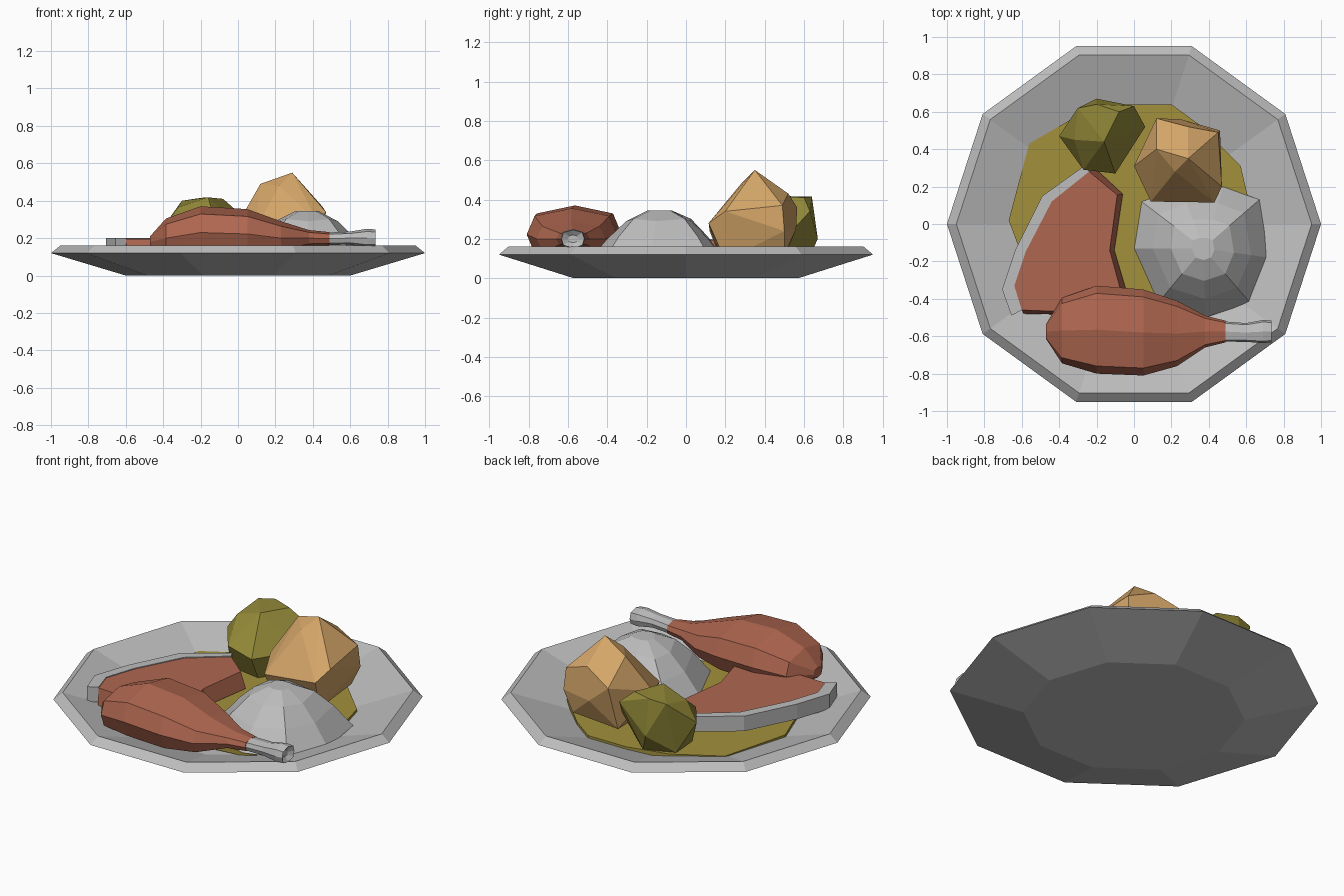
import bpy, bmesh, math


def mat(name, rgb):
    m = bpy.data.materials.new(name)
    m.diffuse_color = (*rgb, 1)
    return m


GREY = mat("pale_grey", (0.51, 0.51, 0.51))
MEAT = mat("roast_brown", (0.43, 0.135, 0.08))
GRAVY = mat("gravy_olive", (0.36, 0.28, 0.045))
SPROUT = mat("sprout_green", (0.29, 0.25, 0.04))
POTATO = mat("potato_tan", (0.66, 0.38, 0.14))


def finish(name, bm, material):
    bmesh.ops.recalc_face_normals(bm, faces=bm.faces)
    me = bpy.data.meshes.new(name)
    bm.to_mesh(me)
    bm.free()
    me.materials.append(material)
    ob = bpy.data.objects.new(name, me)
    bpy.context.collection.objects.link(ob)
    return ob


def loft(name, rings, material):
    """Skin rings of equal length and cap both ends."""
    bm = bmesh.new()
    vs = [[bm.verts.new(p) for p in r] for r in rings]
    n = len(vs[0])
    for a, b in zip(vs, vs[1:]):
        for i in range(n):
            j = (i + 1) % n
            bm.faces.new((a[i], a[j], b[j], b[i]))
    bm.faces.new(vs[0][::-1])
    bm.faces.new(vs[-1])
    return finish(name, bm, material)


def hull(name, pts, material):
    """Faceted lump: convex hull of a few points."""
    bm = bmesh.new()
    for p in pts:
        bm.verts.new(p)
    res = bmesh.ops.convex_hull(bm, input=bm.verts)
    junk = {v for v in res["geom_interior"] if isinstance(v, bmesh.types.BMVert)}
    bmesh.ops.delete(bm, geom=list(junk), context='VERTS')
    bmesh.ops.dissolve_limit(bm, angle_limit=math.radians(6), verts=bm.verts, edges=bm.edges)
    return finish(name, bm, material)


def flat(pts, z):
    return [(x, y, z) for x, y in pts]


def circle(n, r, z):
    return [(r * math.cos(i * math.tau / n), r * math.sin(i * math.tau / n), z) for i in range(n)]


def limb(name, sections, material):
    """Eight-sided tube along x from (x, y, z, half width, half height)."""
    rings = []
    for x, cy, cz, ry, rz in sections:
        ring = []
        for i in range(8):
            c, s = math.cos(i * math.tau / 8), math.sin(i * math.tau / 8)
            ring.append((x, cy + ry * math.copysign(abs(c) ** 0.55, c) * (abs(c) > 1e-6), cz + rz * s))
        rings.append(ring)
    return loft(name, rings, material)


# Ten-sided plate
loft("plate", [circle(10, r, z) for r, z in ((0.6, 0), (1, 0.12), (0.95, 0.16), (0.6, 0.05))], GREY)

# Gravy pool
pool = [(0.2, 0.64), (-0.05, 0.64), (-0.3, 0.58), (-0.56, 0.43), (-0.67, 0.02), (-0.55, -0.3),
        (-0.3, -0.5), (0.1, -0.52), (0.42, -0.48), (0.58, -0.2), (0.61, 0.14), (0.57, 0.31), (0.35, 0.53)]
loft("gravy", [flat(pool, 0.06), flat(pool, 0.087)], GRAVY)

# Meat slice with a fat strip on its outer edge
inner = [(-0.24, 0.28), (-0.44, 0.12), (-0.58, -0.15), (-0.64, -0.33), (-0.60, -0.46)]
outer = [(-0.26, 0.315), (-0.49, 0.15), (-0.635, -0.14), (-0.705, -0.35), (-0.655, -0.49)]
right_top = [(-0.08, -0.48), (-0.07, -0.36), (-0.13, -0.14), (-0.09, 0.155)]
right_low = [(-0.05, -0.49), (-0.04, -0.36), (-0.105, -0.14), (-0.06, 0.16)]
low = [(-0.21, 0.30)] + inner[1:4] + [(-0.59, -0.48)]
loft("meat_slice", [flat(low + right_low, 0.10), flat(inner + right_top, 0.195)], MEAT)
strip = outer + inner[::-1]
loft("fat_strip", [flat(strip, 0.11), flat(strip, 0.2)], GREY)

# Drumstick and its bone
limb("drumstick", [(-0.47, -0.575, 0.18, 0.04, 0.03), (-0.385, -0.57, 0.2, 0.175, 0.105),
                   (-0.2, -0.565, 0.23, 0.235, 0.14), (0.05, -0.58, 0.222, 0.23, 0.133),
                   (0.23, -0.585, 0.2, 0.175, 0.09), (0.38, -0.575, 0.2, 0.085, 0.043),
                   (0.49, -0.575, 0.197, 0.058, 0.035)], MEAT)
limb("drumstick_bone", [(0.48, -0.575, 0.197, 0.054, 0.033), (0.6, -0.58, 0.2, 0.05, 0.035),
                        (0.69, -0.575, 0.2, 0.062, 0.05), (0.735, -0.575, 0.2, 0.058, 0.046),
                        (0.715, -0.575, 0.2, 0.025, 0.02)], GREY)

# Mashed pile
base = [(0, -0.13), (0.13, -0.42), (0.38, -0.5), (0.62, -0.42), (0.72, -0.18),
        (0.67, 0.13), (0.48, 0.2), (0.25, 0.2), (0.04, 0.12)]
cx, cy = 0.37, -0.13
steps = ((1, 0.085), (0.73, 0.2), (0.47, 0.29), (0.17, 0.345))
loft("mash", [[(cx + (x - cx) * s, cy + (y - cy) * s, z + (0.012 if i % 2 and 0.1 < z < 0.3 else 0))
               for i, (x, y) in enumerate(base)] for s, z in steps], GREY)

# Potato and sprout
hull("potato", [(0.29, 0.35, 0.55), (0.12, 0.40, 0.49), (0.12, 0.565, 0.36), (0.29, 0.52, 0.43),
                (0.45, 0.49, 0.37), (0.47, 0.2, 0.34), (0.43, 0.115, 0.28), (0.09, 0.12, 0.24),
                (0.0, 0.31, 0.28), (0.22, 0.28, 0.48), (0.1, 0.5, 0.1), (0.4, 0.5, 0.12),
                (0.4, 0.2, 0.09), (0.12, 0.18, 0.09), (0.46, 0.5, 0.24), (0.25, 0.56, 0.25)], POTATO)
hull("sprout", [(-0.16, 0.44, 0.418), (-0.3, 0.62, 0.40), (-0.2, 0.64, 0.415), (-0.08, 0.6, 0.41),
                (0.0, 0.63, 0.34), (-0.4, 0.47, 0.26), (-0.27, 0.29, 0.25), (-0.1, 0.27, 0.22),
                (0.06, 0.52, 0.22), (-0.2, 0.67, 0.2), (-0.32, 0.45, 0.365), (-0.3, 0.37, 0.08),
                (-0.1, 0.34, 0.07), (-0.02, 0.5, 0.08), (-0.15, 0.62, 0.09), (-0.32, 0.55, 0.09)], SPROUT)
